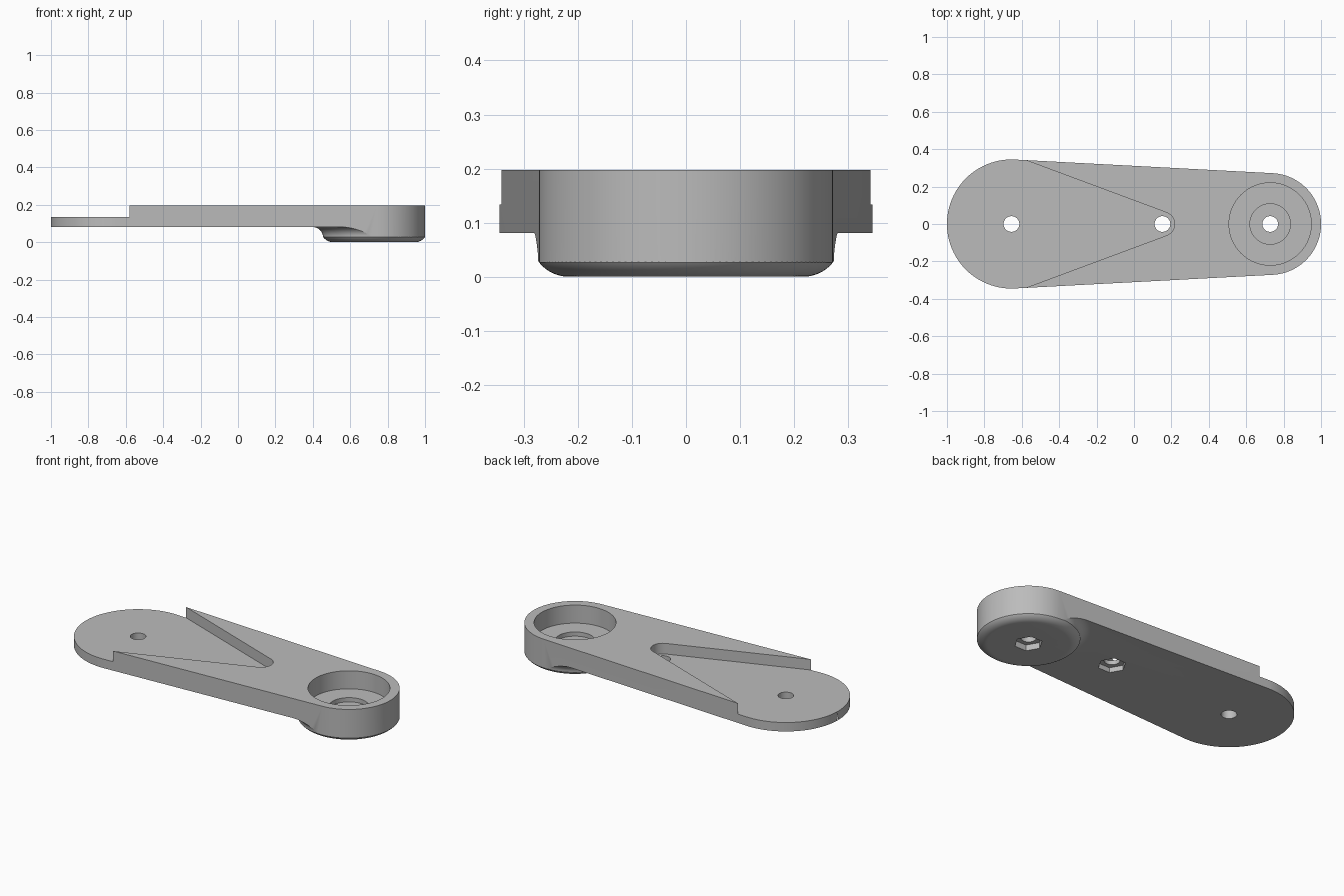
import bpy, bmesh
from math import cos, sin, acos, pi, radians

cube = bpy.data.objects.get("Cube")
if cube:
    bpy.data.objects.remove(cube, do_unlink=True)

grey = bpy.data.materials.new("plain grey")
grey.use_nodes = True
grey.diffuse_color = (0.5, 0.5, 0.5, 1)
grey.node_tree.nodes["Principled BSDF"].inputs["Base Color"].default_value = grey.diffuse_color

TOP, UNDERSIDE, POCKET = 0.197, 0.081, 0.134
PIVOT, MIDDLE, BOSS = -0.655, 0.152, 0.728
HOLE = 0.042


def make_object(name, bm):
    bmesh.ops.recalc_face_normals(bm, faces=bm.faces)
    mesh = bpy.data.meshes.new(name)
    bm.to_mesh(mesh)
    bm.free()
    mesh.materials.append(grey)
    ob = bpy.data.objects.new(name, mesh)
    bpy.context.collection.objects.link(ob)
    return ob


def prism(name, points, z0, z1):
    bm = bmesh.new()
    face = bm.faces.new([bm.verts.new((x, y, z0)) for x, y in points])
    out = bmesh.ops.extrude_face_region(bm, geom=[face])
    for v in out["geom"]:
        if isinstance(v, bmesh.types.BMVert):
            v.co.z = z1
    return make_object(name, bm)


def arc(cx, r, start, end, n):
    return [(cx + r * cos(start + (end - start) * i / n),
             r * sin(start + (end - start) * i / n)) for i in range(n + 1)]


def taper(x1, r1, x2, r2):
    """Outline of two circles joined by their outer tangents."""
    a = acos((r1 - r2) / (x2 - x1))
    return arc(x1, r1, a, 2 * pi - a, 64) + arc(x2, r2, -a, a, 64)


def circle(x, r, n=64):
    return arc(x, r, 0, 2 * pi, n)[:-1]


def lathe(name, cx, profile, n=128):
    """Closed ring swept around a vertical axis."""
    bm = bmesh.new()
    rings = [[bm.verts.new((cx + r * cos(2 * pi * i / n), r * sin(2 * pi * i / n), z))
              for r, z in profile] for i in range(n)]
    m = len(profile)
    for i in range(n):
        a, b = rings[i], rings[(i + 1) % n]
        for j in range(m):
            k = (j + 1) % m
            bm.faces.new((a[j], b[j], b[k], a[k]))
    return make_object(name, bm)


# Tapered arm
arm = prism("arm", taper(PIVOT, 0.345, BOSS, 0.272), 0, TOP)

# Underside relief: rounded boss edge, then a concave flare up to the plate
edge = [(0.217 + 0.07 * sin(radians(t)), 0.07 * (1 - cos(radians(t)))) for t in range(0, 53, 4)]
flare = [(0.328 - 0.054 * cos(radians(t)), 0.029 + 0.052 * sin(radians(t))) for t in range(0, 91, 9)]
relief = [(0.217, -0.1)] + edge + flare + [(2, UNDERSIDE), (2, -0.1)]

cutters = [
    lathe("underside_relief", BOSS, relief),
    # V-shaped pocket open toward the wide end
    prism("pocket_cutter", taper(-1.2, 0.536, MIDDLE, 0.065), POCKET, 1),
    # Stepped round recess above the boss
    prism("recess_cutter", circle(BOSS, 0.22, 96), 0.09, 1),
    prism("step_cutter", circle(BOSS, 0.108), 0.065, 0.15),
    # Hexagonal nut pockets from below
    prism("boss_hex_cutter", circle(BOSS, 0.076, 6), -1, 0.035),
    prism("middle_hex_cutter", circle(MIDDLE, 0.076, 6), -1, 0.11),
]
# Through holes
cutters += [prism("hole_cutter", circle(x, HOLE, 48), -0.5, 0.5) for x in (PIVOT, MIDDLE, BOSS)]

bpy.ops.object.select_all(action='DESELECT')
bpy.context.view_layer.objects.active = arm
arm.select_set(True)
for cutter in cutters:
    mod = arm.modifiers.new(cutter.name, 'BOOLEAN')
    mod.operation = 'DIFFERENCE'
    mod.solver = 'EXACT'
    mod.object = cutter
    bpy.ops.object.modifier_apply(modifier=mod.name)
    bpy.data.objects.remove(cutter, do_unlink=True)

bpy.ops.object.shade_smooth_by_angle(angle=radians(25))
